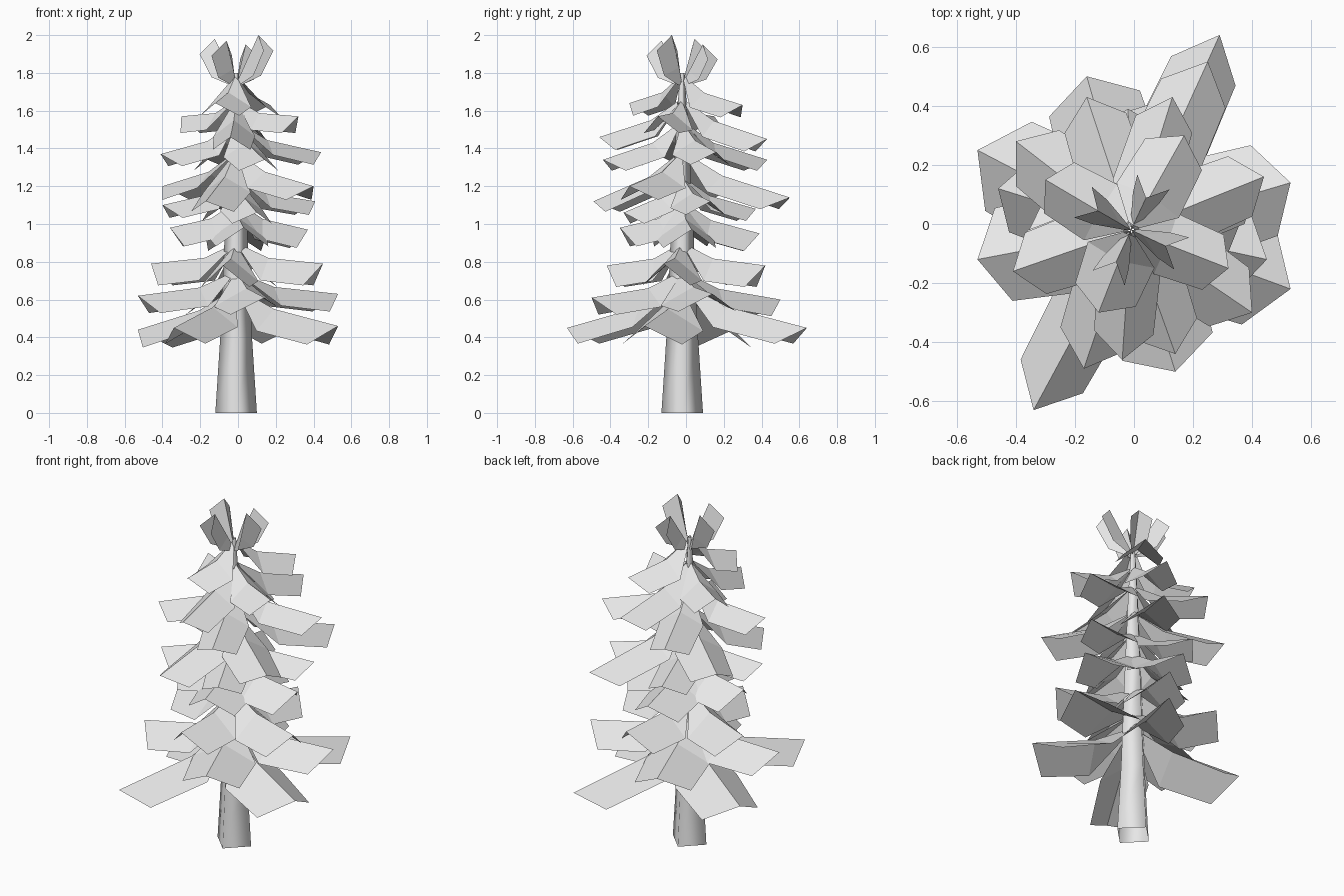
import bpy, math
from mathutils import Vector

if "Cube" in bpy.data.objects:
    bpy.data.objects.remove(bpy.data.objects["Cube"])

grey = bpy.data.materials.new("light_grey")
grey.diffuse_color = (0.8, 0.8, 0.8, 1)
grey.use_nodes = True
grey.node_tree.nodes["Principled BSDF"].inputs["Base Color"].default_value = grey.diffuse_color
CX, CY = -0.01, -0.02          # trunk axis


def make(name, verts, faces):
    me = bpy.data.meshes.new(name)
    me.from_pydata(verts, [], faces)
    me.materials.append(grey)
    ob = bpy.data.objects.new(name, me)
    bpy.context.collection.objects.link(ob)
    return ob


def leaf(base, tip, w, drop, mid=1.1, lift=0.07):
    """Folded sheet: ridge rising steeply at the trunk, two wings hanging below it."""
    base, tip = Vector(base), Vector(tip)
    along = tip - base
    side = along.cross(Vector((0, 0, 1))).normalized()
    down = along.cross(side).normalized()
    if down.z > 0:
        down = -down
    up = Vector((0, 0, 1))
    verts = []
    for t, tw, wk, dk, lk in ((0, 0.02, 0.2, 0.25, 1), (0.34, 0.33, mid, 1, 0.15), (1, 0.84, 1, 1, 0)):
        r, c = base + along * t + up * lift * lk, base + along * tw + up * lift * lk
        verts += [c - side * w * wk + down * drop * dk, r,
                  c + side * w * wk + down * drop * dk]
    faces = []
    for a in (0, 3):
        faces += [(a, a + 1, a + 4, a + 3), (a + 1, a + 2, a + 5, a + 4)]
    return verts, faces


def merge(name, leaves):
    verts, faces = [], []
    for v, f in leaves:
        faces += [tuple(i + len(verts) for i in q) for q in f]
        verts += v
    return make(name, verts, faces)


# Tiers: ridge height at trunk, wing half width, wing drop, tips (x, y, z)
tiers = [
    (0.60, 0.12, 0.11, [(.29, .64, .45), (-.34, -.63, .45)]),
    (0.58, 0.17, 0.12, [(-.53, .25, .44), (.53, -.22, .46)]),
    (0.67, 0.16, 0.10, [(.53, .14, .63), (-.16, .50, .60), (-.53, -.12, .62), (.14, -.50, .61)]),
    (0.82, 0.13, 0.12, [(.45, -.12, .79), (.10, .42, .78), (-.46, .12, .79), (-.08, -.42, .78)]),
    (1.04, 0.14, 0.11, [(.37, .03, .97), (-.02, .39, .95), (-.36, -.03, .98), (.03, -.35, .98)]),
    (1.17, 0.11, 0.08, [(.41, .13, 1.12), (-.1, .37, 1.08), (-.40, -.15, 1.1), (.1, -.33, 1.06)]),
    (1.30, 0.12, 0.09, [(.25, .55, 1.14), (-.40, .28, 1.2), (-.17, -.49, 1.12), (.40, -.30, 1.2)]),
    (1.46, 0.11, 0.08, [(.44, .16, 1.38), (-.16, .43, 1.34), (-.41, -.16, 1.37), (.14, -.44, 1.34)]),
    (1.58, 0.10, 0.09, [(.13, .43, 1.45), (-.30, .15, 1.57), (-.04, -.46, 1.46), (.32, -.15, 1.57)]),
    (1.71, 0.11, 0.08, [(.17, .30, 1.63), (-.12, -.30, 1.64)]),
]
for k, (z, w, drop, tips) in enumerate(tiers):
    merge(f"branch_tier_{k + 1}",
          [leaf((CX + .05 * t[0], CY + .05 * t[1], z), t, w, drop) for t in tips])

# Crown of short upright leaves
crown = []
for a, r, z in ((65, .12, 1.95), (150, .13, 1.98), (245, .12, 1.97), (335, .13, 2.0)):
    a = math.radians(a)
    crown.append(leaf((CX, CY, 1.74), (CX + r * math.cos(a), CY + r * math.sin(a), z),
                      0.06, 0.09, 0.8, 0))
merge("crown", crown)

# Tapered four-sided trunk, open below, corners on the axes
N = 4
profile = [(0, .11), (.4, .084), (1.0, .058), (1.5, .033), (1.8, .012)]
verts = [(CX + r * math.cos(2 * math.pi * i / N), CY + r * math.sin(2 * math.pi * i / N), z)
         for z, r in profile for i in range(N)]
faces = [(k * N + i, k * N + (i + 1) % N, (k + 1) * N + (i + 1) % N, (k + 1) * N + i)
         for k in range(len(profile) - 1) for i in range(N)]
trunk = make("trunk", verts, faces)
for p in trunk.data.polygons:
    p.use_smooth = True
